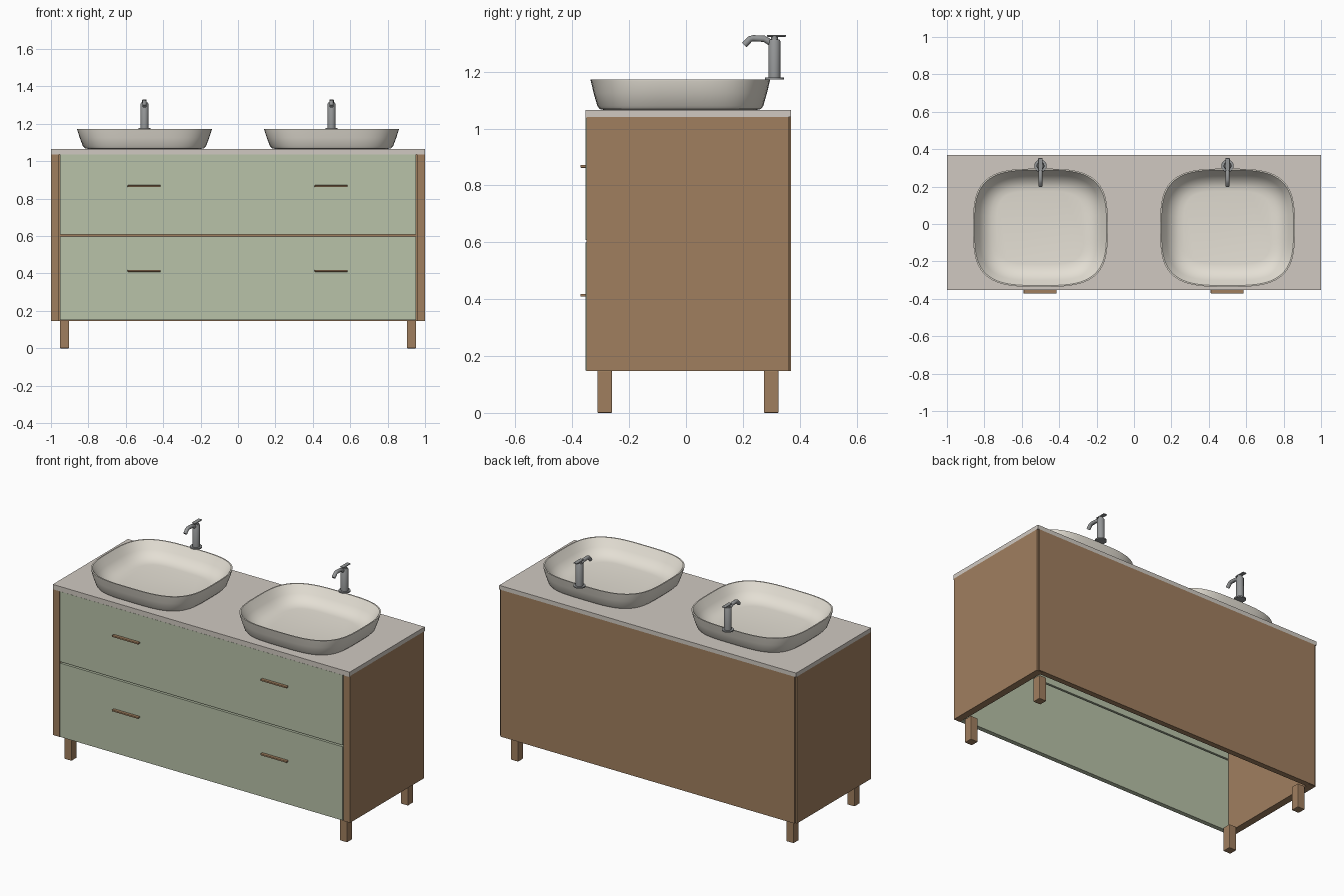
import bpy, bmesh, math
from mathutils import Vector

if "Cube" in bpy.data.objects:
    bpy.data.objects.remove(bpy.data.objects["Cube"], do_unlink=True)


def material(name, srgb):
    lin = [((c / 255 + 0.055) / 1.055) ** 2.4 for c in srgb] + [1]
    m = bpy.data.materials.new(name)
    m.use_nodes = True
    m.diffuse_color = lin
    m.node_tree.nodes["Principled BSDF"].inputs["Base Color"].default_value = lin
    return m


WOOD = material("wood", (160, 127, 95))
GREEN = material("sage green", (184, 194, 168))
STONE = material("pale stone", (208, 201, 193))
CERAMIC = material("cream ceramic", (228, 223, 212))
METAL = material("grey metal", (148, 150, 151))


def finish(name, bm, mat, smooth=False):
    bmesh.ops.recalc_face_normals(bm, faces=bm.faces)
    mesh = bpy.data.meshes.new(name)
    bm.to_mesh(mesh)
    bm.free()
    mesh.materials.append(mat)
    ob = bpy.data.objects.new(name, mesh)
    bpy.context.collection.objects.link(ob)
    if smooth:
        bpy.ops.object.select_all(action='DESELECT')
        ob.select_set(True)
        bpy.context.view_layer.objects.active = ob
        bpy.ops.object.shade_smooth_by_angle(angle=math.radians(35))
    return ob


def box(name, lo, hi, mat, bevel=0.0):
    bm = bmesh.new()
    bmesh.ops.create_cube(bm, size=1)
    for v in bm.verts:
        v.co = [lo[i] + (v.co[i] + 0.5) * (hi[i] - lo[i]) for i in range(3)]
    if bevel:
        bmesh.ops.bevel(bm, geom=bm.edges[:], offset=bevel, segments=2,
                        profile=0.5, affect='EDGES')
    return finish(name, bm, mat)


def loft(name, rings, mat):
    """Skin a list of equal point rings and cap both ends."""
    bm = bmesh.new()
    loops = [[bm.verts.new(p) for p in ring] for ring in rings]
    n = len(loops[0])
    for a, b in zip(loops, loops[1:]):
        for i in range(n):
            j = (i + 1) % n
            bm.faces.new((a[i], a[j], b[j], b[i]))
    bm.faces.new(loops[0])
    bm.faces.new(loops[-1])
    return finish(name, bm, mat, smooth=True)


def squircle(cx, cy, z, rx, ry, power, n=72):
    ring = []
    for i in range(n):
        c, s = math.cos(math.tau * i / n), math.sin(math.tau * i / n)
        ring.append((cx + rx * math.copysign(abs(c) ** (2 / power), c),
                     cy + ry * math.copysign(abs(s) ** (2 / power), s), z))
    return ring


def tube(name, path, radius, mat, n=16):
    """Round tube along a path in the y-z plane."""
    pts = [Vector(p) for p in path]
    rings = []
    for i, p in enumerate(pts):
        t = (pts[min(i + 1, len(pts) - 1)] - pts[max(i - 1, 0)]).normalized()
        side = Vector((1, 0, 0))
        up = t.cross(side)
        rings.append([p + radius * (math.cos(math.tau * k / n) * side
                                    + math.sin(math.tau * k / n) * up)
                      for k in range(n)])
    return loft(name, rings, mat)


# Carcass, open underneath
for side, s in (("right", -1), ("left", 1)):
    x0, x1 = sorted((s * 0.956, s))
    box(side + "_side_panel", (x0, -0.35, 0.147), (x1, 0.36, 1.041), WOOD)
box("back_panel", (-0.956, 0.335, 0.147), (0.956, 0.362, 1.041), WOOD)
box("back_skin", (-0.99, 0.362, 0.147), (0.99, 0.369, 1.041), WOOD)

# Worktop with a shallow front lip
box("worktop", (-1, -0.354, 1.041), (1, 0.369, 1.066), STONE)
box("worktop_lip", (-1, -0.354, 1.036), (1, -0.35, 1.041), STONE)

# Drawers and their pulls
for level, z0, z1, zh in (("lower", 0.15, 0.599, 0.414), ("upper", 0.608, 1.035, 0.867)):
    box(level + "_drawer_front", (-0.952, -0.353, z0), (0.952, -0.325, z1), GREEN)
    for side, x in (("right", -0.502), ("left", 0.498)):
        box(f"{level}_{side}_pull", (x - 0.088, -0.371, zh - 0.005),
            (x + 0.088, -0.352, zh + 0.005), WOOD, 0.002)

# Legs
for side, x in (("right", -0.928), ("left", 0.928)):
    for end, y in (("front", -0.286), ("back", 0.3)):
        box(f"{side}_{end}_leg", (x - 0.025, y - 0.026, 0),
            (x + 0.025, y + 0.026, 0.149), WOOD, 0.004)

# Basin section: half width, half depth, height, squareness
SECTION = [(0.3, 0.27, 1.066, 3.6), (0.318, 0.284, 1.069, 3.6),
           (0.329, 0.292, 1.08, 3.5), (0.346, 0.305, 1.125, 3.4),
           (0.36, 0.315, 1.168, 3.3), (0.36, 0.316, 1.172, 3.3),
           (0.353, 0.309, 1.172, 3.3), (0.349, 0.305, 1.167, 3.3),
           (0.325, 0.281, 1.125, 3.4), (0.295, 0.253, 1.095, 3.5),
           (0.262, 0.222, 1.081, 3.7), (0.232, 0.195, 1.077, 4)]

for side, x in (("right", -0.5), ("left", 0.5)):
    loft(side + "_basin", [squircle(x, -0.02, z, rx, ry, p)
                           for rx, ry, z, p in SECTION], CERAMIC)

    # Tap: flange, body, angled spout and flat lever
    y = 0.311
    body = [(0.033, 1.172), (0.033, 1.179), (0.021, 1.179),
            (0.021, 1.308), (0.017, 1.314)]
    loft(side + "_tap_body", [squircle(x, y, z, r, r, 2, 32) for r, z in body], METAL)
    tube(side + "_tap_spout", [(x, y, 1.295), (x, 0.29, 1.307), (x, 0.275, 1.316),
                               (x, 0.235, 1.318), (x, 0.225, 1.315),
                               (x, 0.205, 1.294)], 0.011, METAL)
    loft(side + "_tap_stem", [squircle(x, y, z, 0.012, 0.012, 2, 24)
                              for z in (1.31, 1.324)], METAL)
    box(side + "_tap_lever", (x - 0.012, 0.285, 1.323), (x + 0.012, 0.352, 1.329),
        METAL, 0.002)
